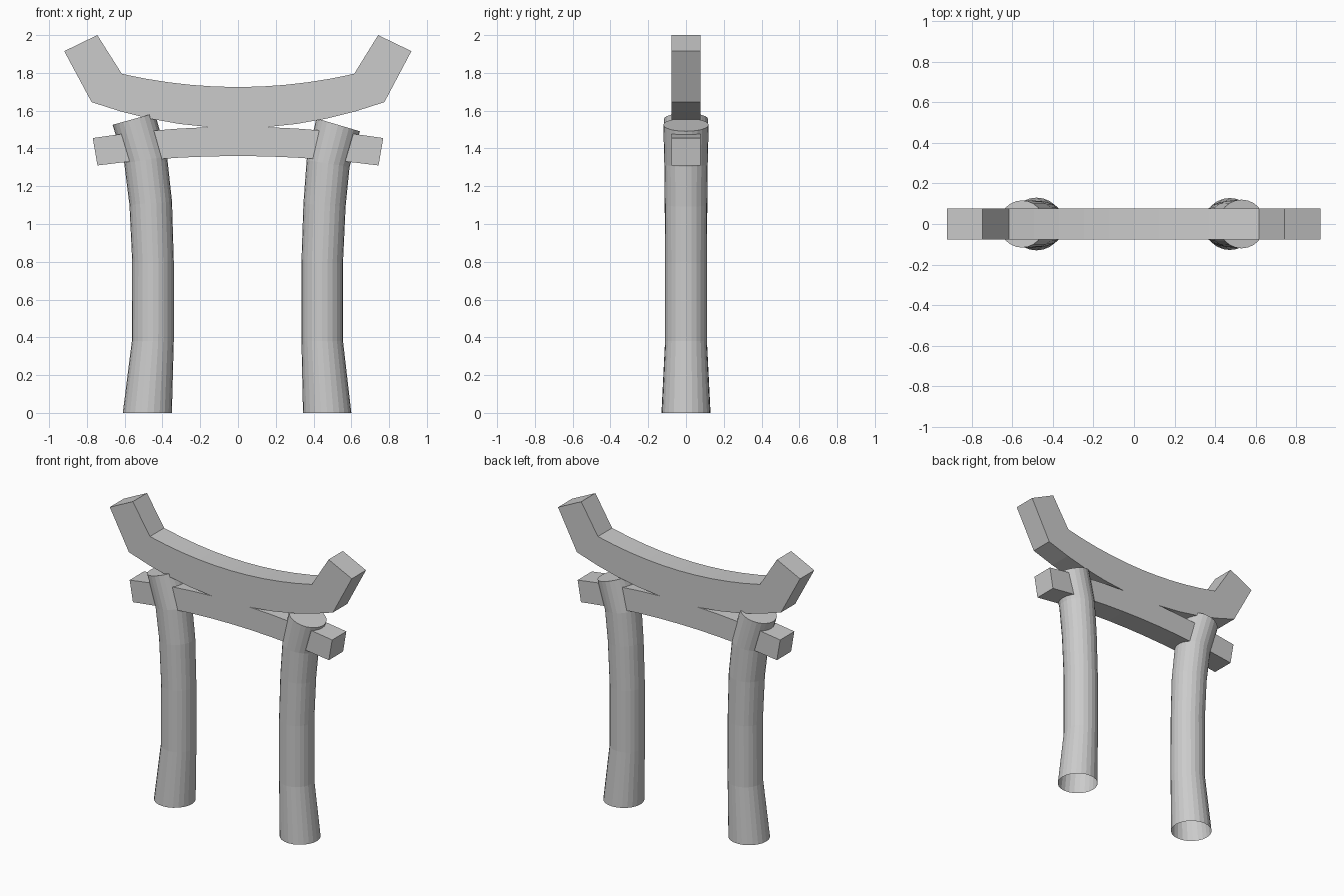
import bpy, bmesh
from math import cos, sin, pi, radians

if "Cube" in bpy.data.objects:
    bpy.data.objects.remove(bpy.data.objects["Cube"])

HALF_DEPTH = 0.077
SIDES = 24


def finish(bm, name):
    bmesh.ops.recalc_face_normals(bm, faces=bm.faces)
    mesh = bpy.data.meshes.new(name)
    bm.to_mesh(mesh)
    bm.free()
    obj = bpy.data.objects.new(name, mesh)
    bpy.context.collection.objects.link(obj)
    return obj


def beam(name, top, bottom):
    """Loft rectangular sections between matching top and bottom (x, z) lines."""
    bm = bmesh.new()
    rings = []
    for (xt, zt), (xb, zb) in zip(top, bottom):
        rings.append([bm.verts.new(p) for p in (
            (xt, -HALF_DEPTH, zt), (xt, HALF_DEPTH, zt),
            (xb, HALF_DEPTH, zb), (xb, -HALF_DEPTH, zb))])
    for a, b in zip(rings, rings[1:]):
        for i in range(4):
            j = (i + 1) % 4
            bm.faces.new((a[i], a[j], b[j], b[i]))
    bm.faces.new(rings[0])
    bm.faces.new(rings[-1])
    return finish(bm, name)


def arc(half, middle, rise, steps=10):
    ts = [-1 + 2 * i / steps for i in range(steps + 1)]
    return [(half * t, middle + rise * t * t) for t in ts]


def pillar(name, path):
    """Sweep tilted circles (x, z, tilt, radius); capped top, open foot."""
    bm = bmesh.new()
    rings = []
    for x, z, tilt, r in path:
        c, s = cos(radians(tilt)), sin(radians(tilt))
        ring = []
        for i in range(SIDES):
            a = 2 * pi * i / SIDES
            ring.append(bm.verts.new((x + r * cos(a) * c, r * sin(a), z + r * cos(a) * s)))
        rings.append(ring)
    for a, b in zip(rings, rings[1:]):
        for i in range(SIDES):
            j = (i + 1) % SIDES
            bm.faces.new((a[i], a[j], b[j], b[i]))
    bm.faces.new(rings[-1])
    return finish(bm, name)


# Upper beam with upswept ends
beam("upper_beam",
     [(-0.745, 2.0)] + arc(0.615, 1.725, 0.07) + [(0.742, 2.0)],
     [(-0.92, 1.915)] + arc(0.775, 1.508, 0.137) + [(0.918, 1.915)])

# Lower tie beam, sagging toward the ends
beam("lower_beam", arc(0.769, 1.515, -0.06), arc(0.744, 1.36, -0.05))

# Bowed pillars
pillar("left_pillar", [
    (-0.48, 0.0, 0, 0.13), (-0.451, 0.38, 0, 0.111), (-0.45, 0.8, 1, 0.110),
    (-0.462, 1.11, 4, 0.113), (-0.489, 1.34, 9, 0.115), (-0.552, 1.556, 15.5, 0.116)])
pillar("right_pillar", [
    (0.472, 0.0, 0, 0.128), (0.446, 0.38, 0, 0.110), (0.446, 0.8, -1, 0.110),
    (0.458, 1.1, -4, 0.112), (0.477, 1.32, -9, 0.115), (0.53, 1.525, -16.5, 0.12)])
